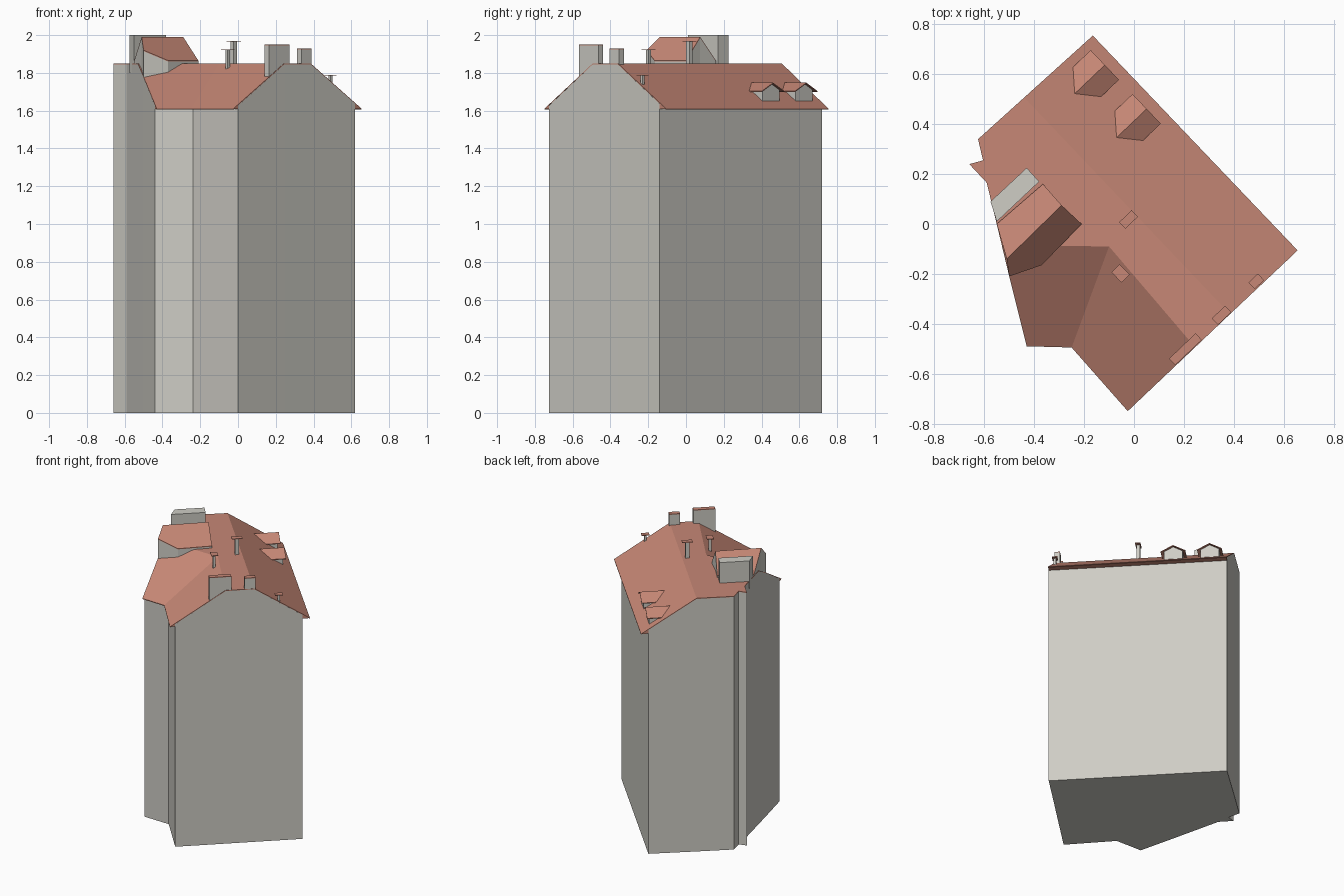
import bpy, bmesh
from mathutils import Vector

cube = bpy.data.objects.get("Cube")
if cube:
    bpy.data.objects.remove(cube, do_unlink=True)

N = Vector((0.724, 0.690))    # across the house, towards the long eave
T = Vector((0.690, -0.724))   # along the ridge, towards the chimney gable
EAVE, TOP, SHEET = 1.61, 1.85, 0.005


def material(name, rgb):
    m = bpy.data.materials.new(name)
    m.use_nodes = True
    m.diffuse_color = (*rgb, 1)
    m.node_tree.nodes["Principled BSDF"].inputs["Base Color"].default_value = (*rgb, 1)
    return m


PLASTER = material("warm grey plaster", (0.62, 0.61, 0.56))
TILE = material("terracotta tile", (0.57, 0.245, 0.18))


def block(name, pieces, mat, base=None, drop=0.0):
    """Columns under 3D polygons; without a base each becomes a thin sheet."""
    bm = bmesh.new()
    for pts in pieces:
        top = [bm.verts.new((x, y, z - drop)) for x, y, z in pts]
        low = [bm.verts.new((x, y, z - SHEET if base is None else base)) for x, y, z in pts]
        bm.faces.new(top)
        bm.faces.new(low[::-1])
        for i in range(len(pts)):
            j = (i + 1) % len(pts)
            bm.faces.new((top[i], low[i], low[j], top[j]))
    bmesh.ops.recalc_face_normals(bm, faces=bm.faces)
    mesh = bpy.data.meshes.new(name)
    bm.to_mesh(mesh)
    bm.free()
    mesh.materials.append(mat)
    obj = bpy.data.objects.new(name, mesh)
    bpy.context.collection.objects.link(obj)
    return obj


def at(d, t, z):
    p = N * d + T * t
    return (p.x, p.y, z)


def flat(pts, z):
    return [(x, y, z) for x, y in pts]


# Shared roof points
ridge_e = (0.385, -0.361, TOP)
ridge_n = (-0.44, 0.507, TOP)
ridge_s = (0.245, -0.494, TOP)
valley = (-0.10, -0.09, TOP)
west_top = (-0.53, -0.085, TOP)
west_mid = (-0.50, -0.21, 1.78)
eave_e, eave_n = (0.655, -0.105, EAVE), (-0.165, 0.755, EAVE)
eave_s, eave_v, eave_w = (-0.025, -0.75, EAVE), (-0.25, -0.495, EAVE), (-0.43, -0.49, EAVE)
wall_e, wall_n = (0.62, -0.14, 1.642), (-0.20, 0.72, 1.642)
wall_s, wall_v, wall_w = (0.0, -0.725, 1.632), (-0.238, -0.46, 1.631), (-0.439, -0.455, 1.631)
deck = [ridge_e, ridge_n] + flat([(-0.625, 0.34), (-0.605, 0.255), (-0.66, 0.24),
                                  (-0.59, 0.165)], TOP) + [west_top, valley, ridge_s]

# Walls and roof
block("house_walls", [[wall_e, wall_n, ridge_n, ridge_e], deck,
                      [ridge_s, valley, wall_v, wall_s],
                      [valley, west_top, west_mid, wall_w, wall_v]],
      PLASTER, base=0.0, drop=SHEET)
block("main_roof", [[eave_e, eave_n, ridge_n, ridge_e], deck,
                    [ridge_s, valley, eave_v, eave_s],
                    [valley, west_top, west_mid, eave_w, eave_v]], TILE)

# Boxed eaves, closed level underneath
block("boxed_eaves", [[(*a[:2], EAVE + 0.0005), (*b[:2], EAVE + 0.0005), c, d] for a, b, c, d in
                      ((eave_e, eave_n, wall_n, wall_e),
                       (eave_s, eave_v, wall_v, wall_s),
                       (eave_v, eave_w, wall_w, wall_v))],
      TILE, base=EAVE - 0.001, drop=0.001)

# Large dormer over the west wall
peak_w, peak_e = (-0.51, -0.14, 1.99), (-0.29, 0.075, 1.99)
slopes = [[peak_w, peak_e, (-0.21, 0.0, 1.865), (-0.37, -0.165, 1.865), (-0.50, -0.21, 1.92)],
          [peak_e, peak_w, (-0.55, 0.0, 1.862), (-0.365, 0.16, 1.862)]]
block("large_dormer_walls", slopes, PLASTER, base=1.76, drop=SHEET)
block("large_dormer_roof", slopes, TILE)

# Plain flat-topped stack beside the large dormer
block("stair_head", [flat([(-0.575, 0.09), (-0.43, 0.225), (-0.38, 0.17), (-0.55, 0.01)], 2.0)],
      PLASTER, base=1.8)

# Two small gabled dormers on the long slope
for label, t0 in (("north", -0.542), ("south", -0.299)):
    walls, roof = [], []
    for s in (-1, 1):
        walls.append([at(0.2, t0, 1.743), at(0.338, t0, 1.743),
                      at(0.338, t0 + s * 0.062, 1.71), at(0.2, t0 + s * 0.062, 1.71)])
        roof.append([at(0.188, t0, 1.748), at(0.355, t0, 1.748),
                     at(0.355, t0 + s * 0.082, 1.704), at(0.257, t0 + s * 0.082, 1.704)])
    block(label + "_dormer_walls", walls, PLASTER, base=1.63)
    block(label + "_dormer_roof", roof, TILE)


def rect(cx, cy, along_n, along_t, z):
    c, a, b = Vector((cx, cy)), N * along_n / 2, T * along_t / 2
    return flat([c + a + b, c - a + b, c - a - b, c + a - b], z)


# Chimneys: centre, stem size, cap size, base and top
for name, c, stem, cap, low, high in (
        ("wide_chimney", (0.206, -0.502), (0.147, 0.036), (0.147, 0.036), 1.70, 1.95),
        ("narrow_chimney", (0.351, -0.366), (0.073, 0.036), (0.073, 0.036), 1.80, 1.93),
        ("eave_flue", (0.49, -0.23), (0.016, 0.016), (0.052, 0.036), 1.70, 1.79),
        ("deck_flue", (-0.022, 0.018), (0.026, 0.024), (0.07, 0.036), 1.80, 1.97),
        ("slope_flue", (-0.054, -0.198), (0.018, 0.018), (0.046, 0.058), 1.75, 1.925)):
    block(name, [rect(*c, *stem, high)], PLASTER, base=low, drop=SHEET)
    block(name + "_cap", [rect(*c, *cap, high)], TILE)
